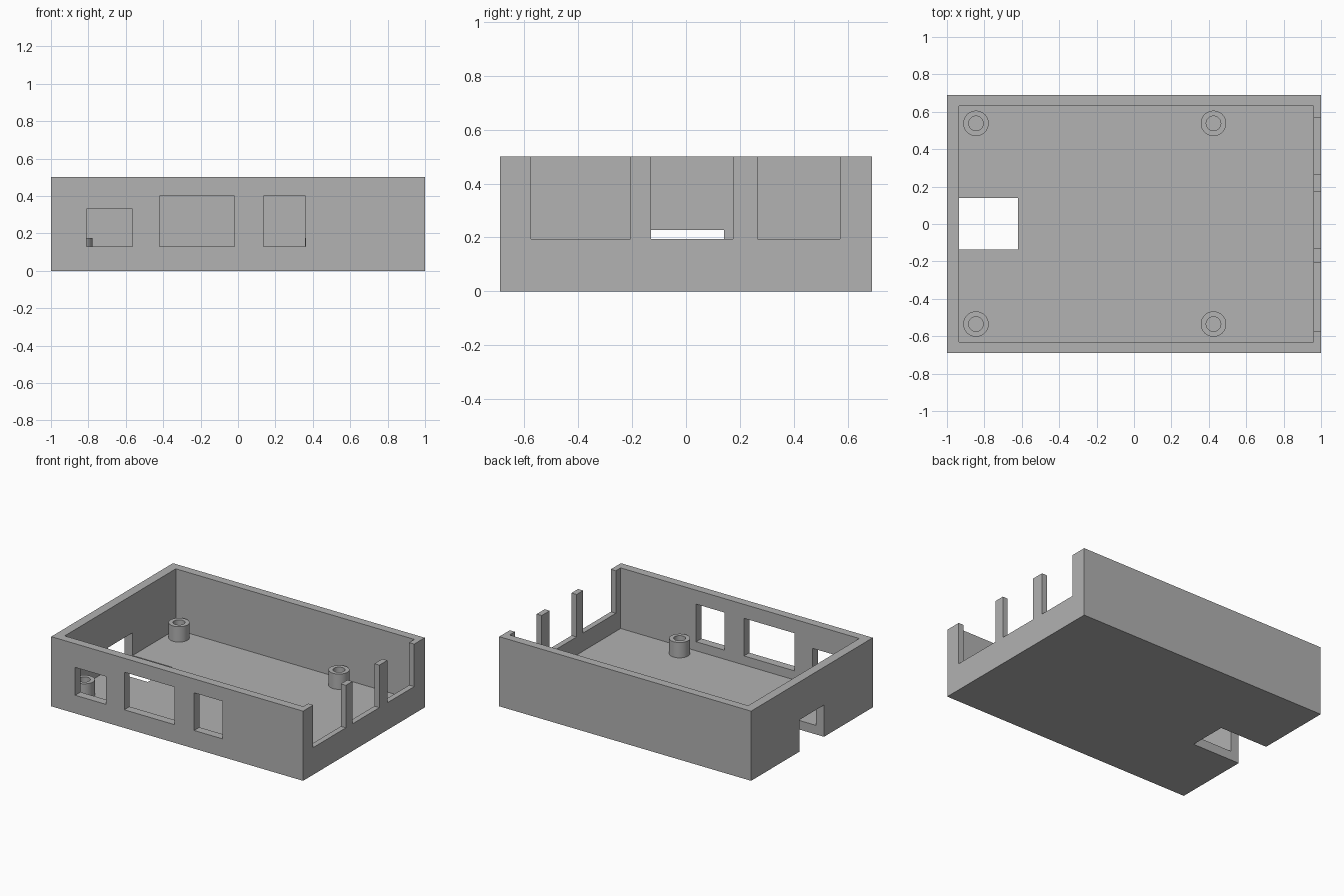
import bpy
import bmesh
import math

cube = bpy.data.objects.get("Cube")
if cube:
    bpy.data.objects.remove(cube, do_unlink=True)

# Single flat grey
grey = bpy.data.materials.new("light_grey")
grey.use_nodes = True
colour = (0.445, 0.445, 0.445, 1)
grey.diffuse_color = colour
grey.node_tree.nodes["Principled BSDF"].inputs["Base Color"].default_value = colour

HX, HY, HEIGHT = 1.0, 0.69, 0.5
FLOOR = 0.065
INNER_Y = 0.63


def make_object(name, bm):
    mesh = bpy.data.meshes.new(name)
    bm.to_mesh(mesh)
    bm.free()
    mesh.materials.append(grey)
    obj = bpy.data.objects.new(name, mesh)
    bpy.context.collection.objects.link(obj)
    return obj


def box(name, xs, ys, zs):
    bm = bmesh.new()
    bmesh.ops.create_cube(bm, size=1)
    for v in bm.verts:
        v.co = [r[0] if c < 0 else r[1] for c, r in zip(v.co, (xs, ys, zs))]
    return make_object(name, bm)


def select_only(obj):
    bpy.ops.object.select_all(action="DESELECT")
    obj.select_set(True)
    bpy.context.view_layer.objects.active = obj


def cut(target, cutter):
    cutter.hide_render = True
    mod = target.modifiers.new("cut", "BOOLEAN")
    mod.operation = "DIFFERENCE"
    mod.solver = "EXACT"
    mod.object = cutter
    select_only(target)
    bpy.ops.object.modifier_apply(modifier=mod.name)
    bpy.data.objects.remove(cutter, do_unlink=True)


# Open tray
tray = box("tray", (-HX, HX), (-HY, HY), (0, HEIGHT))
cut(tray, box("cavity_cutter", (-0.935, 0.96), (-INNER_Y, INNER_Y), (FLOOR, 0.7)))

# Port windows in the front wall
for x0, x1, top in ((-0.81, -0.565, 0.33), (-0.42, -0.02, 0.4), (0.135, 0.36, 0.4)):
    cut(tray, box("window_cutter", (x0, x1), (-0.8, -0.6), (0.13, top)))

# Open-topped slots in the left end wall
for y0, y1 in ((-0.575, -0.205), (-0.13, 0.175), (0.265, 0.57)):
    cut(tray, box("slot_cutter", (0.9, 1.1), (y0, y1), (0.195, 0.7)))

# Card notch through the right end wall and the floor
cut(tray, box("notch_cutter", (-1.1, -0.62), (-0.137, 0.14), (-0.1, 0.228)))


# Hollow screw posts on the floor
def screw_post(name, x, y, outer=0.068, inner=0.039, top=0.175):
    bm = bmesh.new()
    profile = [(inner, FLOOR), (inner, top), (outer, top), (outer, FLOOR)]
    verts = [bm.verts.new((r, 0, z)) for r, z in profile]
    edges = [bm.edges.new(pair) for pair in zip(verts, verts[1:])]
    bmesh.ops.spin(bm, geom=verts + edges, cent=(0, 0, 0), axis=(0, 0, 1),
                   angle=math.tau, steps=48, use_duplicate=False)
    bmesh.ops.remove_doubles(bm, verts=bm.verts, dist=0.0001)
    bmesh.ops.recalc_face_normals(bm, faces=bm.faces)
    # Outer side must point away from the axis
    for f in bm.faces:
        c = f.calc_center_median()
        if c.xy.length > outer * 0.95:
            if f.normal.xy.dot(c.xy) < 0:
                bmesh.ops.reverse_faces(bm, faces=bm.faces)
            break
    post = make_object(name, bm)
    post.location = (x, y, 0)
    select_only(post)
    bpy.ops.object.shade_smooth_by_angle(angle=math.radians(30))


for side, x in (("right", -0.845), ("left", 0.425)):
    for end, y in (("front", -0.535), ("back", 0.538)):
        screw_post(f"{end}_{side}_screw_post", x, y)
